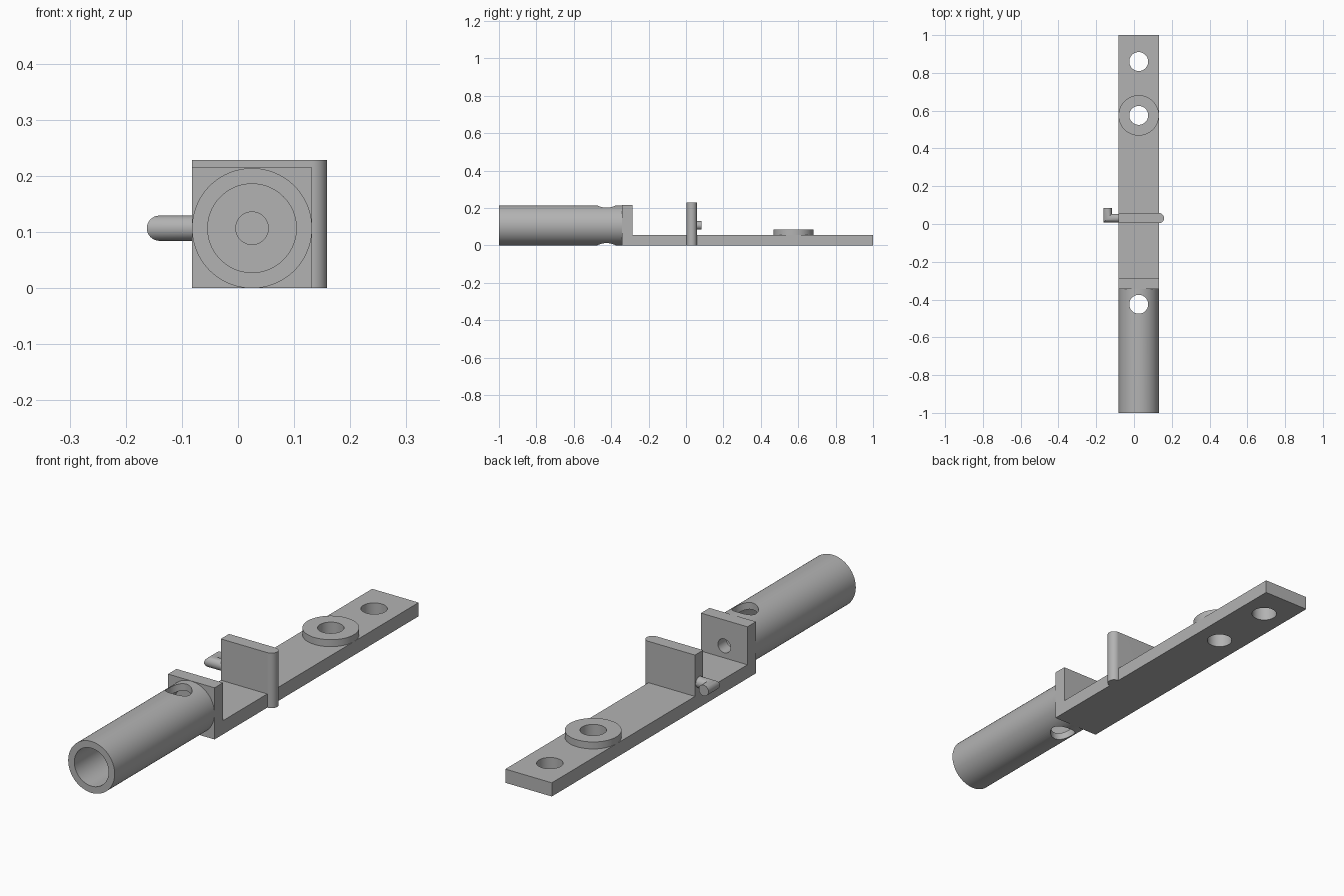
import bpy, bmesh, math
from mathutils import Vector, Matrix

if "Cube" in bpy.data.objects:
    bpy.data.objects.remove(bpy.data.objects["Cube"], do_unlink=True)

steel = bpy.data.materials.new("grey steel")
steel.use_nodes = True
GREY = (0.45, 0.45, 0.45, 1)
steel.diffuse_color = GREY
steel.node_tree.nodes["Principled BSDF"].inputs["Base Color"].default_value = GREY

CX, R = 0.025, 0.107            # centre line and half width
BASE, WALL = 0.057, 0.215       # bar top and end wall top
HOLE = 0.05


def finish(name, bm):
    bmesh.ops.recalc_face_normals(bm, faces=bm.faces)
    mesh = bpy.data.meshes.new(name)
    bm.to_mesh(mesh)
    bm.free()
    mesh.materials.append(steel)
    obj = bpy.data.objects.new(name, mesh)
    bpy.context.collection.objects.link(obj)
    return obj


def prism(name, points, direction):
    """Extrude a closed outline along a direction."""
    bm = bmesh.new()
    face = bm.faces.new([bm.verts.new(p) for p in points])
    ext = bmesh.ops.extrude_face_region(bm, geom=[face])
    verts = [v for v in ext["geom"] if isinstance(v, bmesh.types.BMVert)]
    bmesh.ops.translate(bm, verts=verts, vec=direction)
    return finish(name, bm)


def rod(name, start, end, radius, segments=64):
    start, end = Vector(start), Vector(end)
    axis = end - start
    turn = axis.to_track_quat('Z', 'Y').to_matrix().to_4x4()
    bm = bmesh.new()
    bmesh.ops.create_cone(bm, cap_ends=True, segments=segments, radius1=radius,
                          radius2=radius, depth=axis.length,
                          matrix=Matrix.Translation((start + end) / 2) @ turn)
    return finish(name, bm)


def cut(obj, *cutters):
    """Subtract the cutters, apply the result and drop the cutters."""
    for cutter in cutters:
        mod = obj.modifiers.new("cut", 'BOOLEAN')
        mod.operation, mod.solver, mod.object = 'DIFFERENCE', 'EXACT', cutter
        bpy.context.view_layer.objects.active = obj
        bpy.ops.object.modifier_apply(modifier=mod.name)
        bpy.data.objects.remove(cutter, do_unlink=True)


def drill(y):
    return rod("drill", (CX, y, -0.1), (CX, y, 0.4), HOLE)


# Flat bar with an upturned end wall
profile = [(-0.343, 0), (1, 0), (1, BASE), (-0.287, BASE), (-0.287, WALL), (-0.343, WALL)]
bar = prism("base_bar", [(CX - R, y, z) for y, z in profile], (2 * R, 0, 0))
cut(bar, drill(0.86), drill(0.575),
    rod("drill", (CX, -0.5, R), (CX, -0.2, R), 0.029))

# Hollow socket tube with a cross hole
tube = rod("socket_tube", (CX, -1, R), (CX, -0.343, R), R, 96)
cut(tube, rod("bore", (CX, -1.1, R), (CX, -0.3, R), 0.079, 96), drill(-0.425))

# Raised washer around the middle hole
washer = rod("washer", (CX, 0.575, BASE), (CX, 0.575, 0.086), R, 96)
cut(washer, drill(0.575))

# Upright plate with one rounded edge that runs down beside the bar
PY, PR = 0.031, 0.027
arc = [math.radians(a) for a in range(-90, 91, 6)]
outline = [(CX + R + PR * math.cos(a), PY + PR * math.sin(a), 0) for a in arc]
outline += [(CX - R, PY + PR, 0), (CX - R, PY - PR, 0)]
plate = prism("upright_plate", outline, (0, 0, 0.229))
notch = [(-0.2, -0.1, -0.1), (CX + R, -0.1, -0.1), (CX + R, 0.2, -0.1), (-0.2, 0.2, -0.1)]
cut(plate, prism("notch", notch, (0, 0, BASE + 0.1)))

# Bent side pin with a mitred corner
bm = bmesh.new()
PIN, BEND, SIDES = 0.0225, -0.14, 32
rings = [[], [], []]
for i in range(SIDES):
    a = 2 * math.pi * i / SIDES
    u, z = PIN * math.cos(a), R + PIN * math.sin(a)
    for ring, p in zip(rings, ((CX - R, PY + u, z), (BEND + u, PY + u, z), (BEND + u, 0.084, z))):
        ring.append(bm.verts.new(p))
for lower, upper in zip(rings, rings[1:]):
    for i in range(SIDES):
        j = (i + 1) % SIDES
        bm.faces.new((lower[i], lower[j], upper[j], upper[i]))
bm.faces.new(rings[0])
bm.faces.new(rings[2])
pin = finish("side_pin", bm)

# Smooth round surfaces, sharp edges kept
bpy.ops.object.select_all(action='DESELECT')
for obj in (bar, tube, washer, plate, pin):
    obj.select_set(True)
bpy.context.view_layer.objects.active = bar
bpy.ops.object.shade_smooth_by_angle(angle=math.radians(30))
